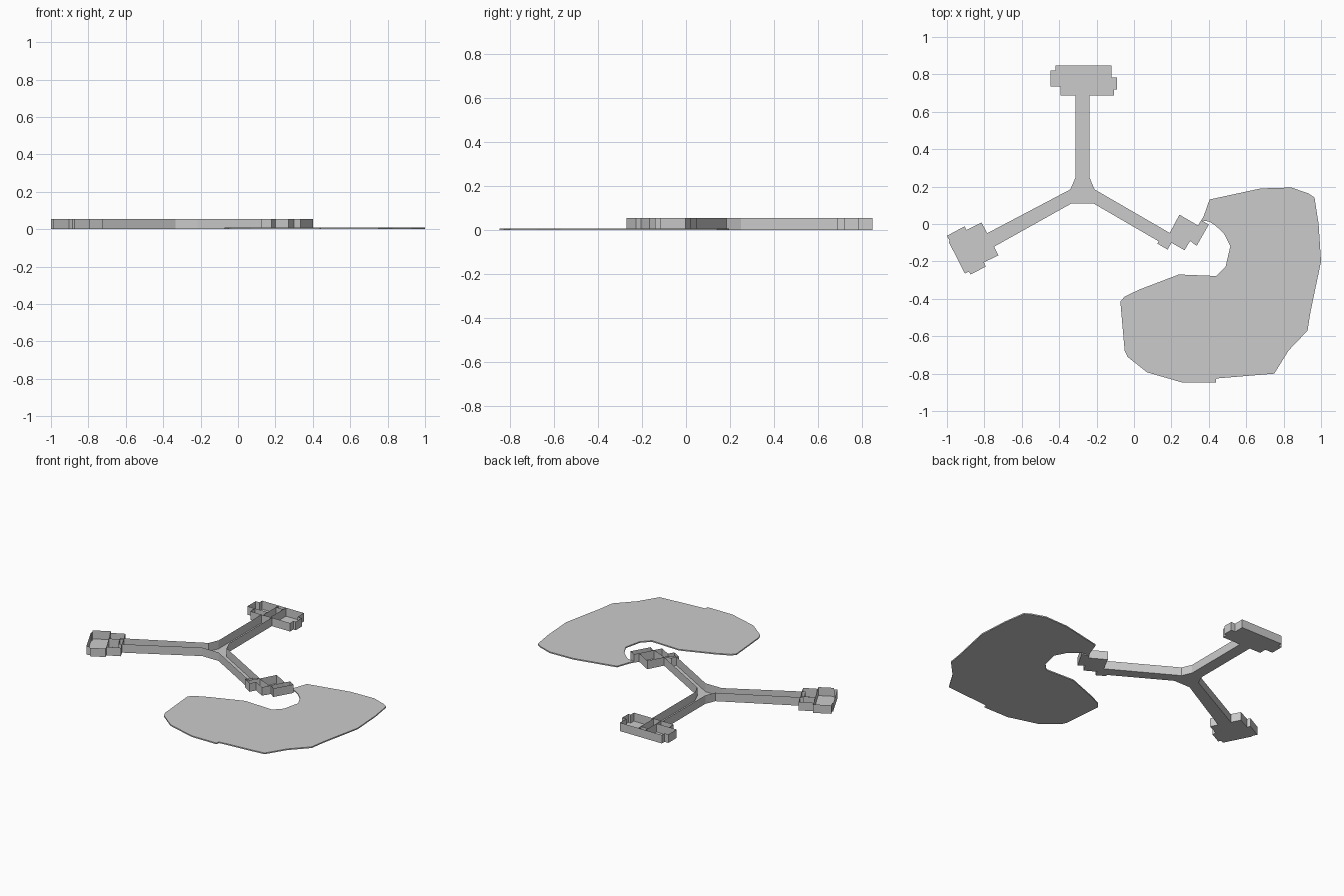
import bpy, bmesh

H = 0.055       # tray wall height
SLAB = 0.008    # apron thickness


def finish(name, bm):
    mesh = bpy.data.meshes.new(name)
    bm.to_mesh(mesh)
    bm.free()
    ob = bpy.data.objects.new(name, mesh)
    bpy.context.collection.objects.link(ob)
    return ob


def wall(bm, a, b):
    bm.faces.new([bm.verts.new(p) for p in
                  ((*a, 0), (*b, 0), (*b, H), (*a, H))])


def tray(name, outline, partitions=()):
    """Open-topped tray: floor, thin rim walls and inner partitions."""
    bm = bmesh.new()
    floor = bm.faces.new([bm.verts.new((x, y, 0)) for x, y in outline])
    floor.normal_update()
    if floor.normal.z > 0:
        floor.normal_flip()
        outline = outline[::-1]
    for a, b in zip(outline, outline[1:] + outline[:1]):
        wall(bm, b, a)
    for a, b in partitions:
        wall(bm, a, b)
    bmesh.ops.remove_doubles(bm, verts=bm.verts[:], dist=0.0005)
    return finish(name, bm)


def slab(name, outline, z0, z1):
    bm = bmesh.new()
    face = bm.faces.new([bm.verts.new((x, y, z0)) for x, y in outline])
    ext = bmesh.ops.extrude_face_region(bm, geom=[face], use_keep_orig=True)
    for g in ext["geom"]:
        if isinstance(g, bmesh.types.BMVert):
            g.co.z = z1
    bmesh.ops.recalc_face_normals(bm, faces=bm.faces[:])
    return finish(name, bm)


# three-way corridor
tray("corridor", [
    (-0.313, 0.687), (-0.313, 0.249), (-0.34, 0.185), (-0.805, -0.06),
    (-0.767, -0.132), (-0.334, 0.11), (-0.217, 0.11), (0.15, -0.103),
    (0.195, -0.05), (-0.211, 0.185), (-0.238, 0.249), (-0.238, 0.687)])

# north room cluster
tray("north_rooms", [
    (-0.42, 0.848), (-0.12, 0.848), (-0.12, 0.783), (-0.09, 0.783),
    (-0.09, 0.72), (-0.107, 0.72), (-0.107, 0.687), (-0.393, 0.687),
    (-0.393, 0.735), (-0.447, 0.735), (-0.447, 0.82), (-0.42, 0.82)],
    [((-0.302, 0.848), (-0.302, 0.687)), ((-0.249, 0.848), (-0.249, 0.687)),
     ((-0.393, 0.735), (-0.302, 0.735)), ((-0.302, 0.82), (-0.249, 0.82))])

# west room cluster
tray("west_rooms", [
    (-1.0, -0.063), (-0.905, -0.012), (-0.895, -0.032), (-0.815, 0.008),
    (-0.78, -0.06), (-0.725, -0.167), (-0.802, -0.205), (-0.793, -0.228),
    (-0.873, -0.27), (-0.884, -0.255), (-0.904, -0.265), (-0.99, -0.097),
    (-0.985, -0.092)],
    [((-0.895, -0.032), (-0.802, -0.205)), ((-0.855, -0.102), (-0.78, -0.06))])

# east room cluster
tray("east_rooms", [
    (0.243, 0.05), (0.342, -0.008), (0.36, 0.02), (0.4, -0.003),
    (0.335, -0.117), (0.3, -0.09), (0.27, -0.14), (0.2, -0.1),
    (0.18, -0.137), (0.125, -0.105), (0.15, -0.063), (0.19, -0.05)],
    [((0.342, -0.008), (0.295, -0.095)), ((0.19, -0.05), (0.295, -0.095))])

# flat kidney-shaped apron
slab("apron", [
    (0.36, 0.02), (0.405, 0.012), (0.435, -0.008), (0.48, -0.05),
    (0.515, -0.118), (0.49, -0.227), (0.44, -0.278), (0.24, -0.27),
    (0.03, -0.35), (-0.05, -0.388), (-0.073, -0.415), (-0.05, -0.677),
    (-0.035, -0.71), (0.07, -0.793), (0.26, -0.848), (0.438, -0.848),
    (0.44, -0.826), (0.75, -0.8), (0.826, -0.677), (0.928, -0.57),
    (0.943, -0.473), (1.0, -0.2), (0.987, 0.0), (0.965, 0.142),
    (0.933, 0.163), (0.842, 0.195), (0.677, 0.19), (0.404, 0.131),
    (0.372, 0.04)], 0.0, SLAB)
